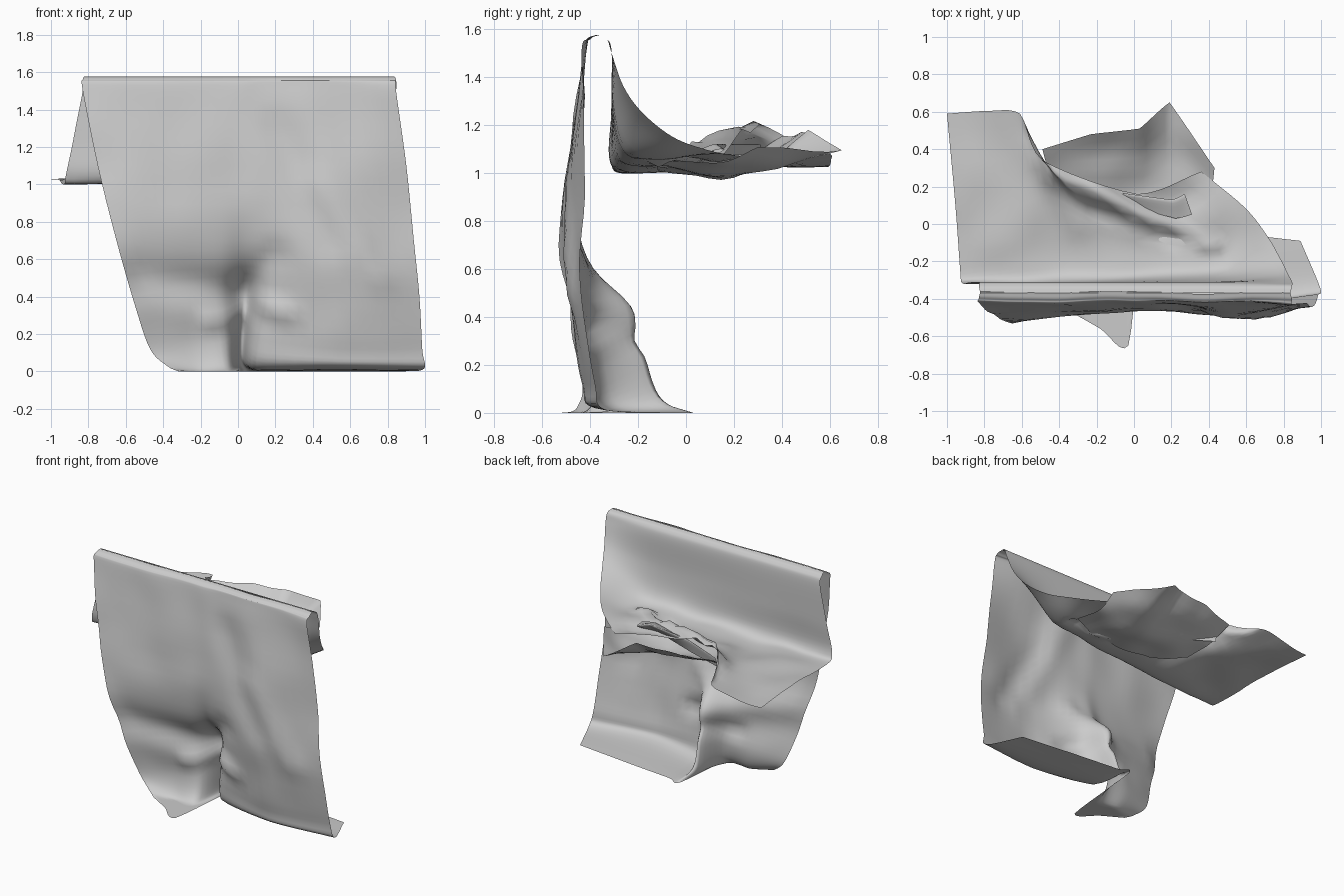
import bpy, math
from mathutils import Vector, noise


def spline(pts, n, ease=1.0):
    """Cubic resampling with n steps per span; lower ease gives crisper corners."""
    p = [Vector(q) for q in pts]
    p = [p[0] * 2 - p[1]] + p + [p[-1] * 2 - p[-2]]
    out = []
    for i in range(1, len(p) - 2):
        a, b, c, d = p[i - 1:i + 3]
        for k in range(n):
            t = k / n
            s = 0.5 * (2 * b + (c - a) * t + (2 * a - 5 * b + 4 * c - d) * t * t
                       + (3 * b - a - 3 * c + d) * t ** 3)
            out.append(b.lerp(c, t).lerp(s, ease))
    return out + [p[-2]]


def crease(q, a, b, width):
    """Falloff around a 2D segment, used for soft fold ridges."""
    a, b = Vector(a), Vector(b)
    t = max(0, min(1, (q - a).dot(b - a) / (b - a).length_squared))
    return math.exp(-((q - a - (b - a) * t).length / width) ** 2)


def sheet(name, columns, shape=None, n=6, ease=0.7):
    """Loft a cloth sheet through guide columns, then add folds."""
    cols = [spline(c, n) for c in columns]
    rows = [spline(r, n, ease) for r in zip(*cols)]
    w = len(rows[0])
    verts = [shape(v) if shape else v for r in rows for v in r]
    for v in verts:
        v.z = max(v.z, 0)
    faces = [(i * w + j, i * w + j + 1, (i + 1) * w + j + 1, (i + 1) * w + j)
             for i in range(len(rows) - 1) for j in range(w - 1)]
    me = bpy.data.meshes.new(name)
    me.from_pydata(verts, [], faces)
    me.shade_smooth()
    ob = bpy.data.objects.new(name, me)
    bpy.context.collection.objects.link(ob)
    return ob


# Front hanging panel: columns run from just under the ridge to the floor hem
front_left = [
    [(-.83, -.43, 1.5), (-.75, -.485, 1.1), (-.65, -.53, .7), (-.55, -.48, .35),
     (-.47, -.43, .12), (-.38, -.45, .03), (-.32, -.48, 0)],
    [(-.42, -.43, 1.5), (-.4, -.475, 1.1), (-.36, -.49, .7), (-.3, -.43, .4),
     (-.26, -.38, .14), (-.2, -.42, .0), (-.18, -.56, 0)],
    [(-.1, -.425, 1.5), (-.1, -.46, 1.1), (-.09, -.46, .7), (-.09, -.37, .42),
     (-.07, -.34, .16), (-.05, -.42, 0), (-.03, -.65, 0)],
]
front_right = [
    [(.03, -.425, 1.5), (.03, -.455, 1.1), (.03, -.44, .7), (.05, -.29, .45),
     (.03, -.18, .27), (.02, -.11, .07), (.04, .0, 0)],
    [(.15, -.42, 1.5), (.15, -.46, 1.1), (.17, -.46, .7), (.17, -.39, .42),
     (.12, -.36, .17), (.1, -.3, .02), (.14, -.01, 0)],
    [(.43, -.42, 1.5), (.46, -.48, 1.1), (.5, -.5, .7), (.52, -.48, .4),
     (.53, -.43, .12), (.53, -.38, .02), (.45, -.04, 0)],
    [(.845, -.43, 1.5), (.9, -.425, 1.1), (.94, -.44, .7), (.97, -.43, .4),
     (.985, -.38, .12), (.995, -.34, .015), (.89, -.09, 0)],
]


def front_folds(v):
    q = Vector((v.x, v.z))
    up = min(1, v.z * 4)
    v.y -= .03 * crease(q, (.42, 1.0), (.75, .5), .07) * up
    v.y += .03 * crease(q, (.22, 1.3), (.5, .7), .1) * up
    v.y += .04 * crease(q, (-.5, .5), (0, .43), .1) * up
    v.y += .03 * crease(q, (0, .43), (.2, .62), .07) * up
    v.y -= .03 * crease(q, (-.15, .27), (.02, .3), .05) * up
    v.y -= .04 * crease(q, (.12, .36), (.25, .31), .05) * up
    v.y += .014 * noise.noise(v * 4) * up
    return v


def ridge_side(s):
    """Adds the rounded ridge to a column, on the front (-1) or back (1)."""
    def add(c):
        x = c[0][0]
        return [(x * .99, -.368, 1.577), (x, -.368 + .038 * s, 1.56)] + c
    return add


sheet("front_drape", [ridge_side(-1)(c) for c in front_left + front_right], front_folds)

# Back panel running down and out over the hidden seat
back = [
    [(-.83, -.31, 1.5), (-.88, -.312, 1.25), (-.92, -.315, 1.05), (-.93, -.24, 1.0),
     (-.955, .1, 1.02), (-1, .59, 1.03)],
    [(-.6, -.31, 1.5), (-.61, -.312, 1.25), (-.62, -.315, 1.04), (-.61, -.2, 1.0),
     (-.62, .1, 1.03), (-.78, .605, 1.04)],
    [(-.35, -.31, 1.5), (-.35, -.31, 1.25), (-.35, -.30, 1.06), (-.35, -.17, 1.01),
     (-.45, .15, 1.04), (-.61, .59, 1.08)],
    [(.0, -.31, 1.5), (.0, -.31, 1.28), (.0, -.29, 1.08), (.0, -.19, 1.03),
     (-.15, 0, 1.05), (-.49, .34, 1.15)],
    [(.5, -.31, 1.5), (.5, -.305, 1.3), (.5, -.27, 1.14), (.48, -.2, 1.07),
     (.38, -.06, 1.05), (.02, .16, 1.09)],
    [(.845, -.31, 1.5), (.82, -.26, 1.36), (.78, -.18, 1.25), (.71, -.06, 1.15),
     (.59, .09, 1.1), (.36, .28, 1.08)],
]


def seat_folds(v):
    if v.z < 1.25 and v.y > -.25:
        q = Vector((v.x, v.y))
        v.z += .06 * crease(q, (-.45, .28), (.1, -.02), .05)
        v.z += .05 * crease(q, (-.25, .22), (.42, -.13), .035)
        v.z -= .04 * crease(q, (-.2, .08), (.3, -.1), .04)
        v.z += .03 * crease(q, (-.5, .35), (-.3, .0), .07)
        v.z -= .03 * crease(q, (.05, .1), (.3, .15), .07)
    v.z += .02 * noise.noise(v * 4) * max(0, min(1, (1.4 - v.z) * 4))
    return v


sheet("back_drape", [ridge_side(1)(c) for c in back], seat_folds)

# Tucked layer showing behind the seat folds, with a curled far hem
tuck = [
    [(-.4, .08, 1.02), (-.45, .25, 1.06), (-.49, .4, 1.14)],
    [(-.2, -.08, 1.01), (-.2, .2, 1.02), (-.23, .48, 1.17)],
    [(.05, -.12, 1.01), (.05, .2, .98), (.03, .51, 1.17)],
    [(.25, -.12, 1.03), (.2, .25, 1.0), (.19, .65, 1.1)],
    [(.45, -.05, 1.06), (.42, .15, 1.04), (.43, .3, 1.1)],
]


def tuck_folds(v):
    v.z += .03 * noise.noise(v * 5)
    return v


sheet("tucked_layer", tuck, tuck_folds, ease=0.1)

# Small standing pleat between the seat and the tucked layer
pleat = [
    [(-.46, .3, 1.06), (-.45, .31, 1.12), (-.42, .27, 1.1)],
    [(-.15, .16, 1.03), (-.14, .18, 1.12), (-.1, .12, 1.08)],
    [(.15, .05, 1.03), (.2, .13, 1.12), (.22, .03, 1.09)],
    [(.29, .04, 1.03), (.27, .16, 1.1), (.31, .05, 1.08)],
]
sheet("seat_pleat", pleat, ease=0.3)
